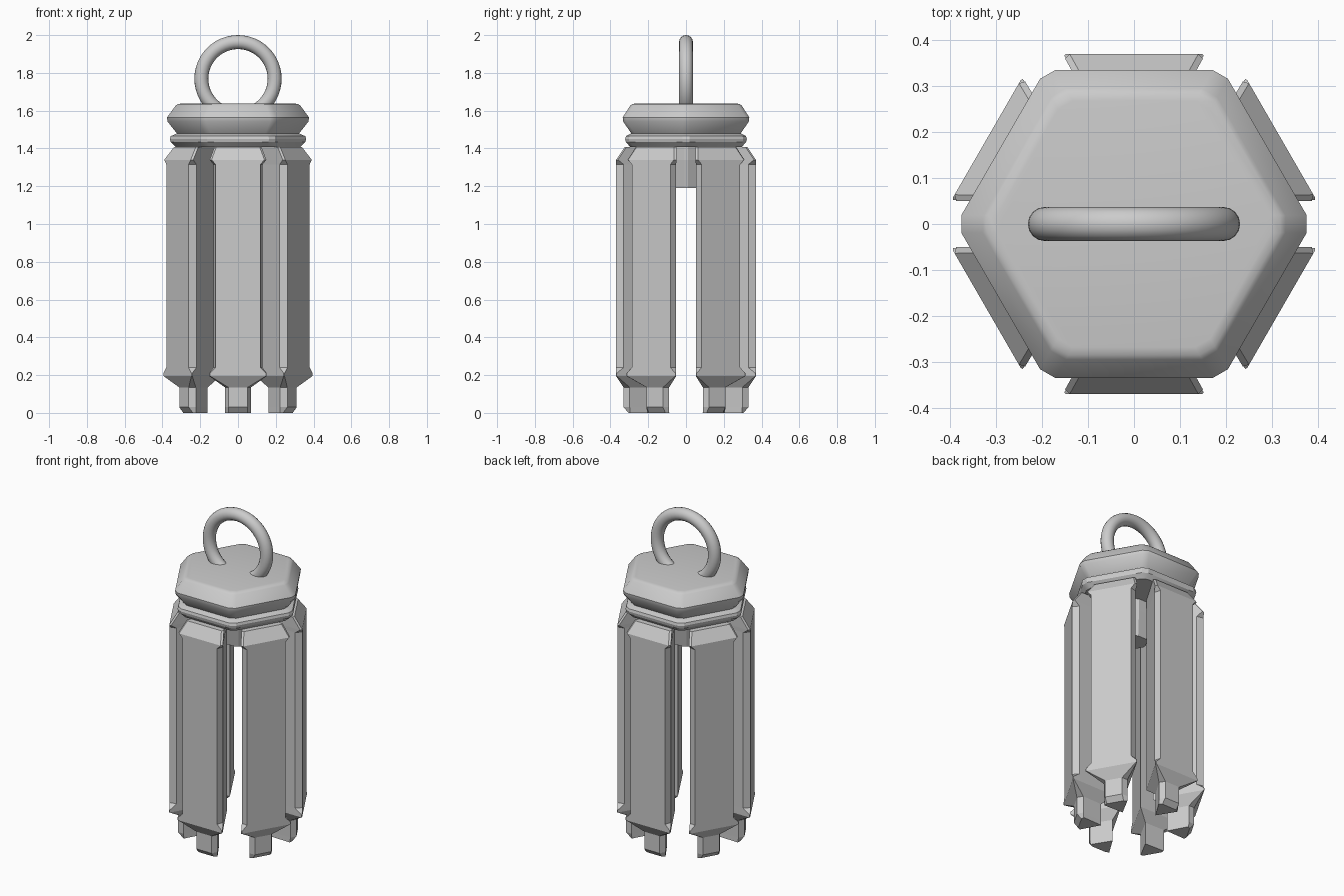
import bpy, bmesh, math
from mathutils import Matrix

if "Cube" in bpy.data.objects:
    bpy.data.objects.remove(bpy.data.objects["Cube"])


def loft(name, rings, smooth=None):
    """Skin a stack of equal-count point rings and close both ends."""
    bm = bmesh.new()
    loops = [[bm.verts.new(p) for p in ring] for ring in rings]
    n = len(loops[0])
    for a, b in zip(loops, loops[1:]):
        for i in range(n):
            j = (i + 1) % n
            bm.faces.new((a[i], a[j], b[j], b[i]))
    bm.faces.new(loops[0][::-1])
    bm.faces.new(loops[-1])
    bmesh.ops.recalc_face_normals(bm, faces=bm.faces)
    mesh = bpy.data.meshes.new(name)
    bm.to_mesh(mesh)
    bm.free()
    ob = bpy.data.objects.new(name, mesh)
    bpy.context.collection.objects.link(ob)
    if smooth:
        bpy.context.view_layer.objects.active = ob
        ob.select_set(True)
        bpy.ops.object.shade_smooth_by_angle(angle=math.radians(smooth))
        ob.select_set(False)
    return ob


def hexagon(apothem, z, cut=0.022):
    """Hexagon with corners on the x axis, each corner slightly cut off."""
    r = apothem / math.cos(math.pi / 6)
    corners = [(r * math.cos(k * math.pi / 3), r * math.sin(k * math.pi / 3)) for k in range(6)]
    pts = []
    for k, (x, y) in enumerate(corners):
        for q in (corners[k - 1], corners[(k + 1) % 6]):
            f = cut / r
            pts.append((x + (q[0] - x) * f, y + (q[1] - y) * f, z))
    return pts


def wedge(z, face_half, face_d, side_half, side_d, apex_d):
    """Wedge section pointing at the axis, outer face towards -y."""
    return [(-face_half, -face_d, z), (face_half, -face_d, z), (side_half, -side_d, z),
            (0, -apex_d, z), (-side_half, -side_d, z)]


# Hexagonal cap with an undercut
loft("cap", [hexagon(a, z) for a, z in [
    (0.27, 1.478), (0.29, 1.48), (0.333, 1.543), (0.335, 1.565),
    (0.295, 1.627), (0.285, 1.635), (0.268, 1.638)]], 35)

# Thin collar below the cap
loft("collar", [hexagon(a, z) for a, z in [
    (0.295, 1.408), (0.318, 1.433), (0.322, 1.45), (0.318, 1.465), (0.285, 1.482)]], 25)

# Central core hanging inside the ring of tubes
loft("core", [hexagon(a, z, 0.012) for a, z in [(0.07, 1.19), (0.095, 1.34), (0.1, 1.45)]])

# Hanging ring
bpy.ops.mesh.primitive_torus_add(major_radius=0.194, minor_radius=0.037, major_segments=48,
                                 minor_segments=16, location=(0, 0, 1.769),
                                 rotation=(math.pi / 2, 0, 0))
bpy.context.object.name = "hanging_ring"
bpy.ops.object.shade_smooth_by_angle()

# Six wedge bars, chamfered along their length with full corners at both ends
bar_rings = [
    wedge(0.005, 0.05, 0.305, 0.068, 0.295, 0.185),
    wedge(0.035, 0.05, 0.33, 0.069, 0.298, 0.185),
    wedge(0.14, 0.05, 0.33, 0.069, 0.298, 0.185),
    wedge(0.2, 0.148, 0.37, 0.152, 0.367, 0.106),
    wedge(0.215, 0.148, 0.37, 0.152, 0.367, 0.106),
    wedge(0.245, 0.118, 0.37, 0.13, 0.33, 0.106),
    wedge(1.32, 0.118, 0.37, 0.13, 0.33, 0.106),
    wedge(1.345, 0.14, 0.37, 0.15, 0.36, 0.106),
    wedge(1.412, 0.115, 0.325, 0.125, 0.315, 0.106),
]
for k in range(6):
    bar = loft(f"bar_{k + 1}", bar_rings)
    bar.data.transform(Matrix.Rotation(k * math.pi / 3, 4, 'Z'))

# Rest the lowest point exactly on the ground
for ob in bpy.data.objects:
    ob.location.z -= 0.005 if ob.name.startswith("bar") else 0
